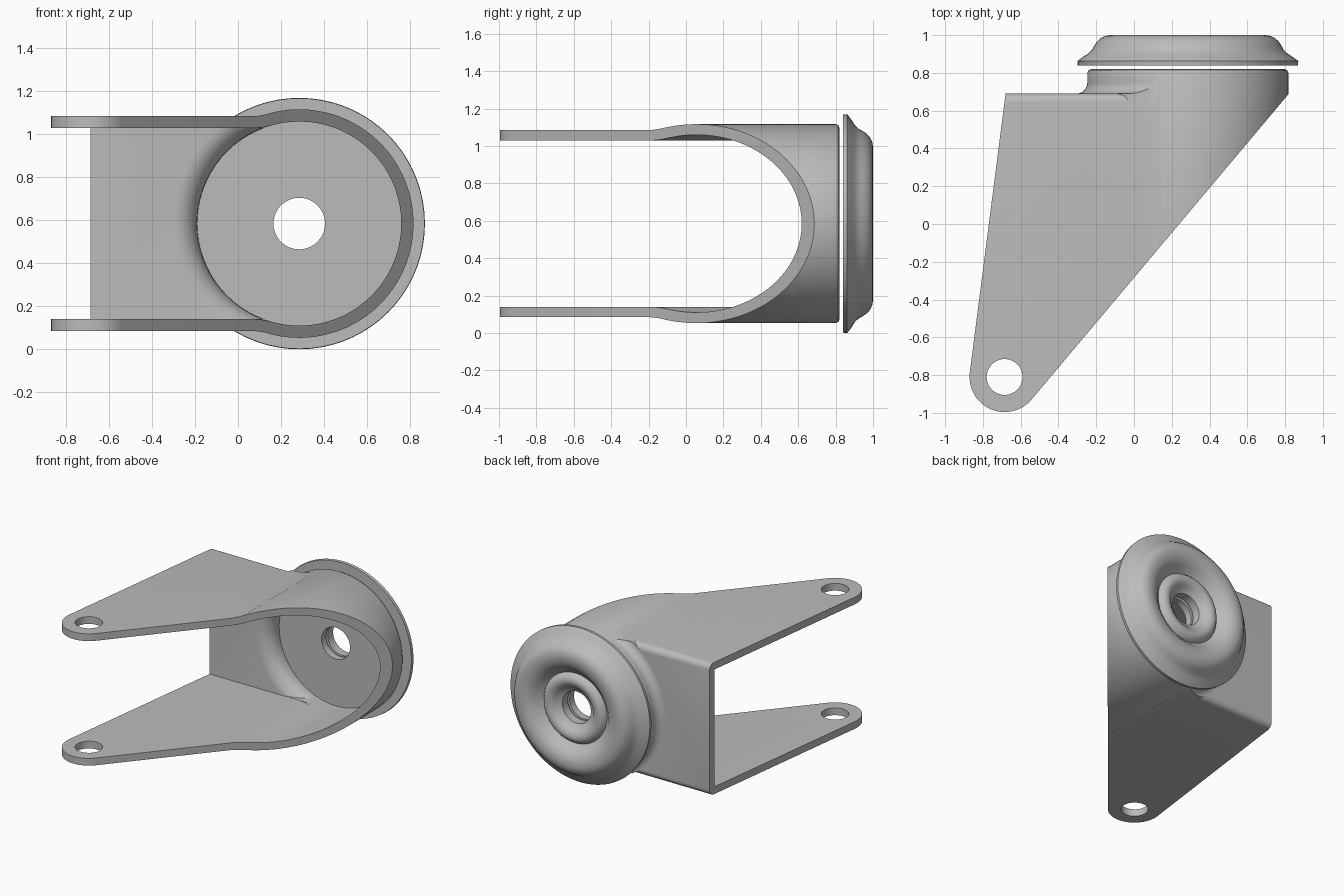
import bpy, bmesh
from math import sin, cos, pi, sqrt, atan2
from mathutils import Vector

cube = bpy.data.objects.get("Cube")
if cube:
    bpy.data.objects.remove(cube)

CX, CZ = 0.285, 0.585            # swivel axis, running along y
R_OUT, R_IN = 0.532, 0.475       # cup radii
H_OUT, H_IN = 0.5, 0.445         # half heights of the fork
AXLE = Vector((-0.685, -0.81))

steel = bpy.data.materials.new("grey_steel")
steel.use_nodes = True
steel.diffuse_color = (0.5, 0.5, 0.5, 1)
steel.node_tree.nodes["Principled BSDF"].inputs["Base Color"].default_value = (0.5, 0.5, 0.5, 1)


def finish(name, bm):
    bmesh.ops.recalc_face_normals(bm, faces=bm.faces)
    mesh = bpy.data.meshes.new(name)
    bm.to_mesh(mesh)
    bm.free()
    mesh.materials.append(steel)
    ob = bpy.data.objects.new(name, mesh)
    bpy.context.collection.objects.link(ob)
    return ob


def prism(name, points, axis, lo, hi, rounded=0):
    """Extrude an outline along y (points are x, z) or z (points are x, y)."""
    bm = bmesh.new()
    place = (lambda p, d: (p[0], d, p[1])) if axis == "y" else (lambda p, d: (p[0], p[1], d))
    face = bm.faces.new([bm.verts.new(place(p, lo)) for p in points])
    out = bmesh.ops.extrude_face_region(bm, geom=[face])
    top = [v for v in out["geom"] if isinstance(v, bmesh.types.BMVert)]
    bmesh.ops.translate(bm, verts=top, vec=Vector(place((0, 0), hi - lo)))
    if rounded:
        rim = [e for e in bm.edges if all(
            v.co.y > hi - 0.001 and abs(v.co.z - CZ) > H_OUT - 0.001 for v in e.verts)]
        bmesh.ops.bevel(bm, geom=rim, offset=rounded, segments=6, profile=0.5, affect="EDGES")
    return finish(name, bm)


def revolve(name, profile, steps=72, closed=False):
    """Spin a (radius, y) profile round the swivel axis."""
    bm = bmesh.new()
    verts = [bm.verts.new((CX + r, y, CZ)) for r, y in profile]
    ends = list(zip(verts, verts[1:] + verts[:1]))
    edges = [bm.edges.new(p) for p in (ends if closed else ends[:-1])]
    bmesh.ops.spin(bm, geom=verts + edges, cent=(CX, 0, CZ), axis=(0, 1, 0),
                   angle=2 * pi, steps=steps, use_duplicate=False)
    bmesh.ops.remove_doubles(bm, verts=bm.verts, dist=0.0001)
    return finish(name, bm)


def combine(ob, tool, operation):
    mod = ob.modifiers.new("cut", "BOOLEAN")
    mod.operation, mod.object, mod.solver = operation, tool, "EXACT"
    bpy.context.view_layer.objects.active = ob
    bpy.ops.object.modifier_apply(modifier=mod.name)
    bpy.data.objects.remove(tool)


def smooth(ob, angle):
    bpy.ops.object.select_all(action="DESELECT")
    ob.select_set(True)
    bpy.context.view_layer.objects.active = ob
    bpy.ops.object.shade_smooth_by_angle(angle=angle)


def section(half, radius, fillet):
    """Flat fork section that sweeps up into the round cup."""
    d = sqrt((radius + fillet) ** 2 - (half + fillet) ** 2)
    end = atan2(d, half + fillet)
    upper = [(-1.0, half)]
    for i in range(9):
        a = end * i / 8
        upper.append((CX - d + fillet * sin(a), half + fillet - fillet * cos(a)))
    upper.append((CX, 0.3))
    return [(x, CZ + z) for x, z in upper] + [(x, CZ - z) for x, z in reversed(upper)]


def flare(name, r, bend, half):
    """Rounded sweep from the back wall into the cup, on the wall side only."""
    edge = r + bend
    arc = [(edge - bend * sin(t * pi / 16), 0.75 - bend * cos(t * pi / 16)) for t in range(9)]
    ob = revolve(name, [(0, 0.6), (edge, 0.6)] + arc + [(0, 0.75)])
    lo, hi = CZ - half + 0.001, CZ + half - 0.001
    clip = prism("clip", [(-1, lo), (CX, lo), (CX, hi), (-1, hi)], "y", 0.4, 0.9)
    combine(ob, clip, "INTERSECT")
    return ob


def circle(c, r, n=40):
    return [(c[0] + r * cos(2 * pi * i / n), c[1] + r * sin(2 * pi * i / n)) for i in range(n)]


# Fork: flat section, round cup and the sweep between them
fork = prism("fork_bracket", section(H_OUT, R_OUT, 0.25), "y", -1.2, 0.69, rounded=0.045)
combine(fork, revolve("cup", [(0, -1.3), (R_OUT, -1.3), (R_OUT, 0.8), (R_OUT - 0.006, 0.814),
                              (R_OUT - 0.02, 0.82), (0, 0.82)]), "UNION")
combine(fork, flare("outer_sweep", R_OUT, 0.06, H_OUT), "UNION")

# Hollow inside
combine(fork, prism("hollow", section(H_IN, R_IN, 0.3), "y", -1.4, 0.64), "DIFFERENCE")
combine(fork, revolve("cup_hollow", [(0, -1.5), (R_IN, -1.5), (R_IN, 0.765), (0, 0.765)]),
        "DIFFERENCE")
combine(fork, flare("inner_sweep", R_IN, 0.11, H_IN), "DIFFERENCE")

# Plan outline: rounded axle end, tapering arms
a0, a1 = pi - 0.12, 2 * pi - 0.69
tip = [(AXLE.x + 0.186 * cos(a0 + (a1 - a0) * i / 16),
        AXLE.y + 0.186 * sin(a0 + (a1 - a0) * i / 16)) for i in range(17)]
plan = [(-0.68, 0.9), (-0.68, 0.69)] + tip + [(0.82, 0.69), (0.9, 0.786), (0.9, 0.9)]
combine(fork, prism("plan", plan, "z", -0.5, 1.7), "INTERSECT")

# Axle holes and swivel hole
combine(fork, prism("axle_hole", circle(AXLE, 0.095), "z", -0.6, 1.8), "DIFFERENCE")
combine(fork, prism("swivel_hole", circle((CX, CZ), 0.12), "y", 0.5, 1.2), "DIFFERENCE")
smooth(fork, 0.5)

# Pressed bearing cap with a ring bulge and a collar round the hole
cap = revolve("bearing_cap", [
    (0.12, 0.84), (0.583, 0.84), (0.585, 0.862), (0.555, 0.885), (0.525, 0.904),
    (0.508, 0.922), (0.495, 0.945), (0.48, 0.967), (0.46, 0.985), (0.435, 0.996),
    (0.41, 1.0), (0.375, 0.997), (0.34, 0.985), (0.31, 0.962), (0.285, 0.935),
    (0.265, 0.92), (0.255, 0.935), (0.24, 0.952), (0.215, 0.96), (0.19, 0.955),
    (0.165, 0.938), (0.145, 0.915), (0.12, 0.905)], closed=True)
smooth(cap, 0.75)
